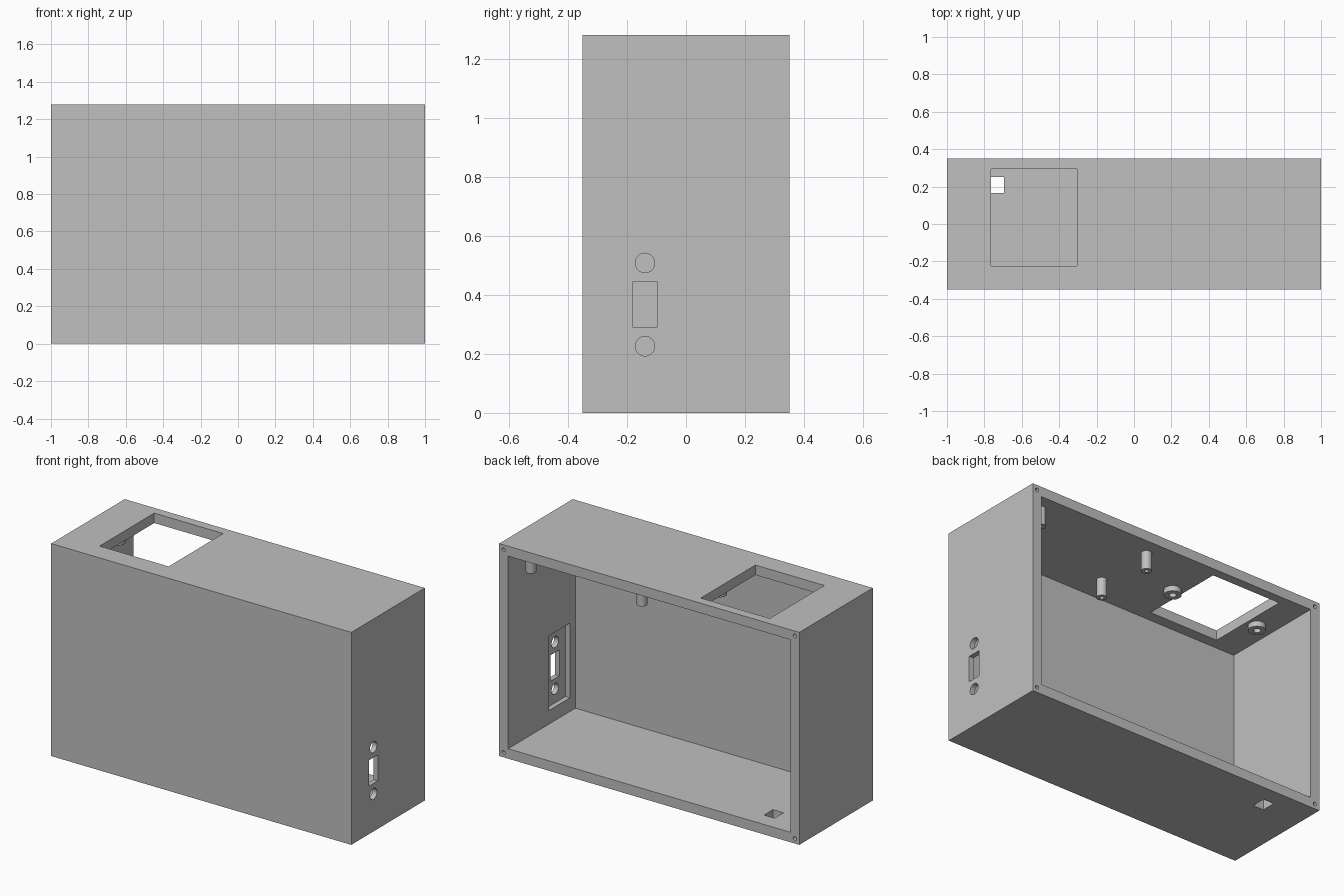
import bpy
from mathutils import Vector

old = bpy.data.objects.get("Cube")
if old:
    bpy.data.objects.remove(old, do_unlink=True)

W, D, H, T = 2.0, 0.70, 1.28, 0.06   # outer size and wall thickness
CEILING = H - T

grey = bpy.data.materials.new("light_grey")
grey.use_nodes = True
colour = (0.527, 0.527, 0.527, 1)
grey.diffuse_color = colour
grey.node_tree.nodes["Principled BSDF"].inputs["Base Color"].default_value = colour


def box(name, low, high):
    low, high = Vector(low), Vector(high)
    bpy.ops.mesh.primitive_cube_add(size=1, location=(low + high) / 2)
    ob = bpy.context.object
    ob.name = name
    ob.scale = high - low
    bpy.ops.object.transform_apply(location=True, rotation=False, scale=True)
    ob.data.materials.append(grey)
    return ob


def rod(name, start, end, radius):
    start, end = Vector(start), Vector(end)
    axis = end - start
    bpy.ops.mesh.primitive_cylinder_add(vertices=32, radius=radius, depth=axis.length,
                                        location=(start + end) / 2,
                                        rotation=axis.to_track_quat('Z', 'Y').to_euler())
    ob = bpy.context.object
    ob.name = name
    bpy.ops.object.transform_apply(location=True, rotation=True, scale=True)
    ob.data.materials.append(grey)
    return ob


def cut(target, cutter):
    mod = target.modifiers.new("cut", 'BOOLEAN')
    mod.operation = 'DIFFERENCE'
    mod.solver = 'EXACT'
    mod.object = cutter
    bpy.ops.object.select_all(action='DESELECT')
    bpy.context.view_layer.objects.active = target
    target.select_set(True)
    bpy.ops.object.modifier_apply(modifier=mod.name)
    bpy.data.objects.remove(cutter, do_unlink=True)


def smooth(ob):
    bpy.ops.object.select_all(action='DESELECT')
    bpy.context.view_layer.objects.active = ob
    ob.select_set(True)
    bpy.ops.object.shade_smooth_by_angle()


# Case: a box hollowed out from the open back
case = box("case", (-W / 2, -D / 2, 0), (W / 2, D / 2, H))
cut(case, box("cavity", (-W / 2 + T, -D / 2 + T, T), (W / 2 - T, D, CEILING)))

# Large window in the top and small cable slot in the floor
cut(case, box("top_window", (-0.765, -0.225, 1.1), (-0.305, 0.295, 1.4)))
cut(case, box("cable_slot", (-0.765, 0.165, -0.1), (-0.695, 0.25, 0.1)))

# Connector opening: inner recess, slot and two screw holes in the side wall
py, pz = -0.139, 0.367
cut(case, box("recess", (0.9, py - 0.099, pz - 0.225), (0.97, py + 0.099, pz + 0.225)))
cut(case, box("connector_slot", (0.9, py - 0.041, pz - 0.078), (1.1, py + 0.041, pz + 0.078)))
for side in (-1, 1):
    z = pz + side * 0.141
    cut(case, rod("connector_hole", (0.9, py, z), (1.1, py, z), 0.033))

# Lid screw holes in the corners of the rim
for x in (-0.97, 0.97):
    for z in (0.03, H - 0.03):
        cut(case, rod("lid_hole", (x, 0.2, z), (x, 0.4, z), 0.011))
smooth(case)


# Standoffs hanging from the ceiling, each with a blind hole
def standoff(name, x, y, length, radius, bore):
    end = CEILING - length
    ob = rod(name, (x, y, end), (x, y, CEILING + 0.01), radius)
    cut(ob, rod("bore", (x, y, end - 0.05), (x, y, CEILING - 0.002), bore))
    smooth(ob)


for x in (0.12, 0.86):
    for y in (-0.126, 0.247):
        standoff("board_standoff", x, y, 0.11, 0.029, 0.012)
for x in (-0.83, -0.24):
    standoff("window_standoff", x, 0.035, 0.032, 0.048, 0.02)
